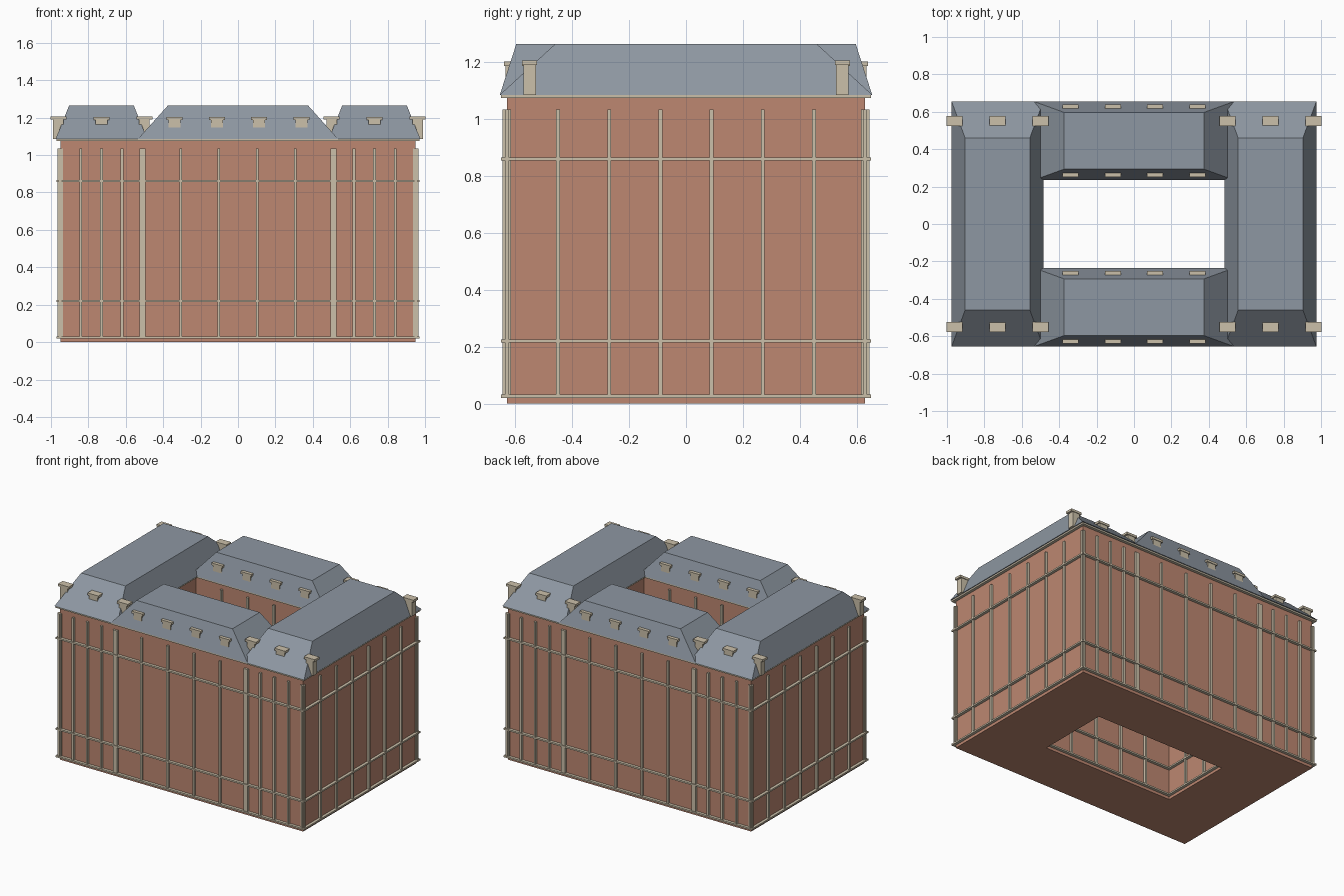
import bpy

cube = bpy.data.objects.get("Cube")
if cube:
    bpy.data.objects.remove(cube, do_unlink=True)


def material(name, rgb):
    m = bpy.data.materials.new(name)
    m.use_nodes = True
    m.diffuse_color = (*rgb, 1)
    m.node_tree.nodes["Principled BSDF"].inputs["Base Color"].default_value = (*rgb, 1)
    return m


BRICK = material("brick", (0.51, 0.245, 0.165))
STONE = material("cream stone", (0.60, 0.53, 0.40))
SLATE = material("blue grey slate", (0.27, 0.31, 0.36))

FACES = [(3, 2, 1, 0), (4, 5, 6, 7), (0, 1, 5, 4), (1, 2, 6, 5), (2, 3, 7, 6), (3, 0, 4, 7)]


def frustum(verts, faces, base, z0, top, z1):
    """Append a block running from rectangle base (x0, x1, y0, y1) up to rectangle top."""
    n = len(verts)
    for (x0, x1, y0, y1), z in ((base, z0), (top, z1)):
        verts += [(x0, y0, z), (x1, y0, z), (x1, y1, z), (x0, y1, z)]
    faces += [tuple(n + i for i in f) for f in FACES]


def build(name, mat, blocks):
    """One object made of blocks (base, z0, top, z1)."""
    verts, faces = [], []
    for b in blocks:
        frustum(verts, faces, *b)
    mesh = bpy.data.meshes.new(name)
    mesh.from_pydata(verts, [], faces)
    mesh.materials.append(mat)
    obj = bpy.data.objects.new(name, mesh)
    bpy.context.collection.objects.link(obj)
    return obj


def box(x, y, w, d, z0, z1):
    r = (x - w / 2, x + w / 2, y - d / 2, y + d / 2)
    return (r, z0, r, z1)


def grow(r, e):
    return (r[0] - e, r[1] + e, r[2] - e, r[3] + e)


# Footprints: two long wings and two ranges closing the courtyard
WING_X, WING_W, LONG = 0.73, 0.44, 1.26
RANGE_Y, RANGE_D, RANGE_W = 0.445, 0.37, 1.02
WALL_TOP, EAVE, ROOF_TOP = 1.074, 1.086, 1.265
P_LOW, P_HIGH, P_WIDE, P_OUT = 0.025, 1.035, 0.014, 0.03


def pilaster_x(x, wall_y, width=P_WIDE):
    return box(x, wall_y, width, P_OUT, P_LOW, P_HIGH)


def pilaster_y(y, wall_x):
    return box(wall_x, y, P_OUT, P_WIDE, P_LOW, P_HIGH)


def bands(rect):
    out = grow(rect, 0.02)
    return [(out, z, out, z + 0.011)
            for z in (0.02, 0.214, 0.855, WALL_TOP)]


def dormer(x, y):
    return [box(x, y, 0.064, 0.044, 1.13, 1.188),
            box(x, y, 0.085, 0.053, 1.188, 1.204)]


def chimney(x, y):
    return [box(x, y, 0.056, 0.044, EAVE, 1.19),
            box(x, y, 0.085, 0.053, 1.19, 1.206)]


for s, side in ((1, "left"), (-1, "right")):
    cx = s * WING_X
    rect = (cx - WING_W / 2, cx + WING_W / 2, -LONG / 2, LONG / 2)

    # Wing walls, string courses and cornice
    build(f"{side}_wing_walls", BRICK, [(rect, 0, rect, WALL_TOP)])
    build(f"{side}_wing_bands", STONE, bands(rect))

    # Wing mansard roof with sloping ends
    top = (cx - 0.173, cx + 0.173, -0.46, 0.46)
    build(f"{side}_wing_roof", SLATE, [(grow(rect, 0.025), EAVE, top, ROOF_TOP)])

    # Wing pilasters on the ends and along the sides
    strips = [pilaster_x(cx + i * 0.11, e * LONG / 2)
              for i in range(-2, 3) for e in (-1, 1)]
    strips += [pilaster_y(-LONG / 2 + i * 0.18, wx)
               for i in range(8) for wx in rect[:2]]
    build(f"{side}_wing_pilasters", STONE, strips)

    # Wing dormers and corner chimneys
    build(f"{side}_wing_dormers", STONE, dormer(cx, -0.55) + dormer(cx, 0.55))
    stacks = []
    for dx in (-0.23, 0.23):
        for y in (-0.55, 0.55):
            stacks += chimney(cx + dx, y)
    build(f"{side}_wing_chimneys", STONE, stacks)

for s, side in ((-1, "front"), (1, "back")):
    cy = s * RANGE_Y
    rect = (-RANGE_W / 2, RANGE_W / 2, cy - RANGE_D / 2, cy + RANGE_D / 2)

    # Range walls, string courses and cornice
    build(f"{side}_range_walls", BRICK, [(rect, 0, rect, WALL_TOP)])
    build(f"{side}_range_bands", STONE, bands(rect))

    # Range mansard roof
    top = (-0.375, 0.375, cy - 0.152, cy + 0.152)
    build(f"{side}_range_roof", SLATE, [(grow(rect, 0.025), EAVE, top, ROOF_TOP)])

    # Range pilasters on both long walls
    strips = [pilaster_x(i * 0.102, wy) for i in (-3, -1, 1, 3) for wy in rect[2:]]
    build(f"{side}_range_pilasters", STONE, strips)

    # Wide piers where the range meets the wings
    build(f"{side}_piers", STONE,
          [pilaster_x(x, s * LONG / 2, 0.032) for x in (-0.51, 0.51)])

    # Range dormers on the outer and courtyard slopes
    small = []
    for x in (-0.34, -0.113, 0.113, 0.34):
        for dy in (-0.168, 0.168):
            small += dormer(x, cy + dy)
    build(f"{side}_range_dormers", STONE, small)
